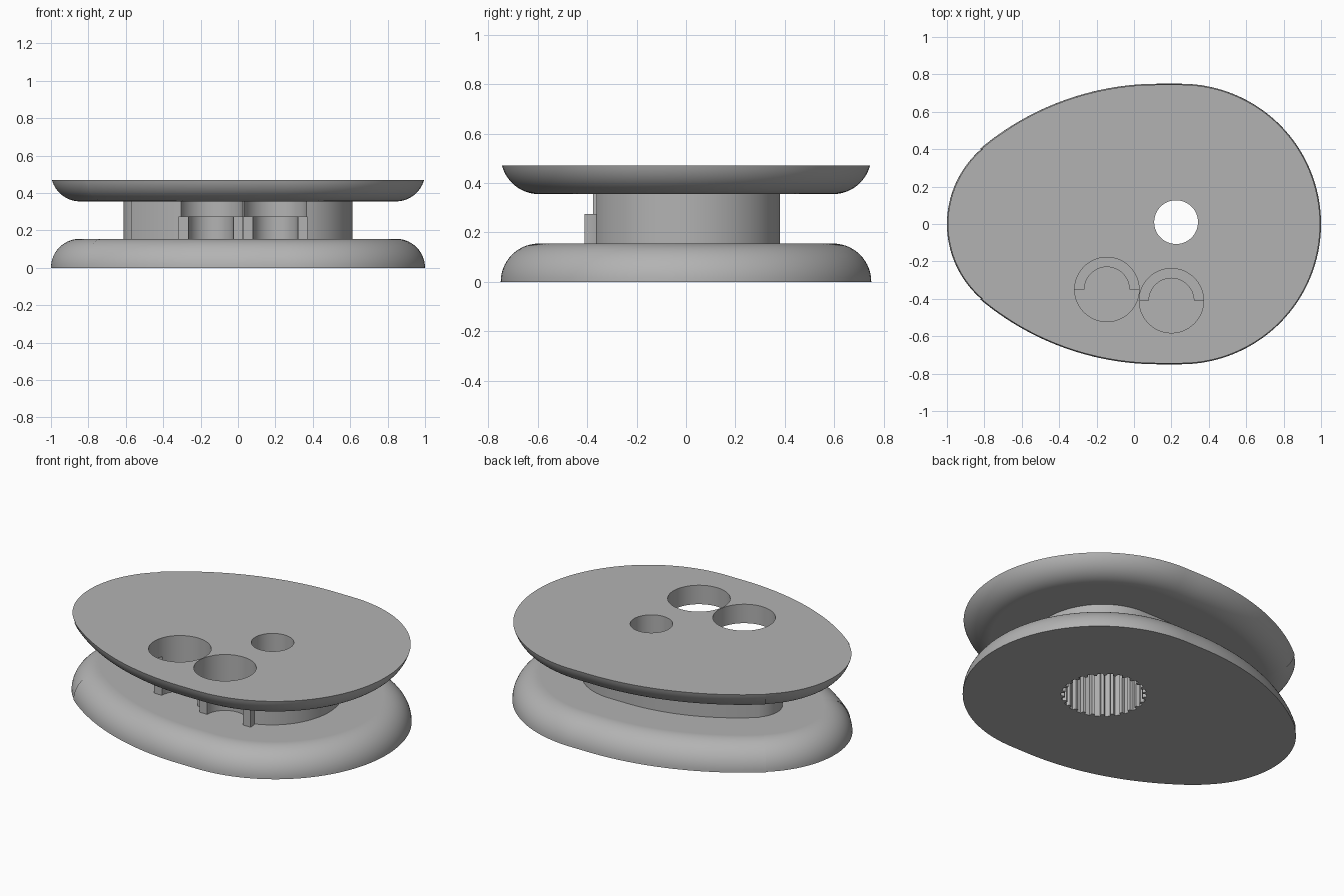
import bpy
import bmesh
from math import cos, sin, radians, pi, sqrt

cube = bpy.data.objects.get("Cube")
if cube:
    bpy.data.objects.remove(cube, do_unlink=True)

# Single flat colour
grey = bpy.data.materials.new("plain grey")
grey.use_nodes = True
GREY = (0.45, 0.45, 0.45, 1)
grey.diffuse_color = GREY
grey.node_tree.nodes["Principled BSDF"].inputs["Base Color"].default_value = GREY

# Main heights and positions
FLANGE_TOP, HUB_TOP, TOP = 0.155, 0.355, 0.47
SHELF = 0.275
ROUND = 0.155
BORE = (0.225, 0.01)
POCKETS = [(-0.145, -0.35), (0.2, -0.41)]
POCKET_R, INNER_R = 0.172, 0.12


def egg(inset, stretch=1.0):
    """Egg outline made of tangent arcs, offset inward by inset."""
    arcs = [(0.25, 0, 0.75, 0, 90, 32), (0.13, -0.73, 1.48, 90, 130, 24),
            (-0.47, 0, 0.53, 130, 180, 20)]
    half = []
    for cx, cy, r, a0, a1, n in arcs:
        for i in range(n + 1):
            a = radians(a0 + (a1 - a0) * i / n)
            half.append((cx + (r - inset) * cos(a), (cy + (r - inset) * sin(a)) * stretch))
    half[0], half[-1] = (half[0][0], 0), (half[-1][0], 0)
    return half + [(x, -y) for x, y in half[-2:0:-1]]


def circle(centre, r, n=96):
    return [(centre[0] + r * cos(2 * pi * i / n), centre[1] + r * sin(2 * pi * i / n))
            for i in range(n)]


def loft(name, rings):
    """Closed solid through a stack of (outline, z) rings."""
    bm = bmesh.new()
    loops = [[bm.verts.new((x, y, z)) for x, y in pts] for pts, z in rings]
    n = len(loops[0])
    for low, high in zip(loops, loops[1:]):
        for i in range(n):
            j = (i + 1) % n
            bm.faces.new((low[i], low[j], high[j], high[i]))
    bm.faces.new(loops[0][::-1])
    bm.faces.new(loops[-1])
    bmesh.ops.recalc_face_normals(bm, faces=bm.faces)
    mesh = bpy.data.meshes.new(name)
    bm.to_mesh(mesh)
    bm.free()
    mesh.materials.append(grey)
    ob = bpy.data.objects.new(name, mesh)
    bpy.context.collection.objects.link(ob)
    return ob


def prism(name, outline, z0, z1):
    return loft(name, [(outline, z0), (outline, z1)])


def finish(ob, cutters=()):
    """Cut the holes, then smooth the curved faces."""
    bpy.ops.object.select_all(action='DESELECT')
    bpy.context.view_layer.objects.active = ob
    ob.select_set(True)
    for cutter in cutters:
        mod = ob.modifiers.new("hole", 'BOOLEAN')
        mod.operation, mod.solver, mod.object = 'DIFFERENCE', 'EXACT', cutter
        bpy.ops.object.modifier_apply(modifier=mod.name)
    bpy.ops.object.shade_smooth_by_angle(angle=radians(25))
    ob.modifiers.new("even shading", 'WEIGHTED_NORMAL').keep_sharp = True


# Cutters: toothed socket from below, shaft hole above it, two round pockets
TEETH = 26
socket_outline = []
for t in range(TEETH):
    for step, r in ((0, 0.235), (0.5, 0.235), (0.6, 0.215), (0.9, 0.215)):
        a = 2 * pi * (t + step) / TEETH
        socket_outline.append((BORE[0] + r * cos(a), BORE[1] + r * sin(a)))
socket = prism("socket_cutter", socket_outline, -0.1, 0.31)
shaft = prism("shaft_cutter", circle(BORE, 0.117), 0.25, 0.6)
pockets = [prism("pocket_cutter", circle(c, POCKET_R), 0.1, 0.6) for c in POCKETS]

# Lower flange with a quarter-round upper edge
STEPS = 14
angles = [pi / 2 * i / STEPS for i in range(STEPS + 1)]
lower = loft("lower_flange", [(egg(ROUND * (1 - cos(a))), ROUND * sin(a)) for a in angles])
finish(lower, [socket])

# Upper flange with a rounded lower edge, cut off flat on top
rings = []
for i in range(STEPS + 1):
    h = (TOP - HUB_TOP) * (1 - cos(pi / 2 * i / STEPS))
    rings.append((egg(ROUND - sqrt(ROUND ** 2 - (ROUND - h) ** 2)), HUB_TOP + h))
upper = loft("upper_flange", rings)
finish(upper, [shaft] + pockets)

# Hub between the flanges
hub = prism("hub", egg(0.387, 1.05), FLANGE_TOP, HUB_TOP)
finish(hub, [socket, shaft] + pockets)

# Half-round seats at the back of each pocket
for k, (cx, cy) in enumerate(POCKETS):
    arc = [pi * i / 48 for i in range(49)]
    outline = [(cx + POCKET_R * cos(a), cy + POCKET_R * sin(a)) for a in arc]
    outline += [(cx + INNER_R * cos(a), cy + INNER_R * sin(a)) for a in reversed(arc)]
    finish(prism(("right", "left")[k] + "_pocket_seat", outline, FLANGE_TOP, SHELF))

for cutter in [socket, shaft] + pockets:
    cutter.hide_render = True
    cutter.hide_set(True)
